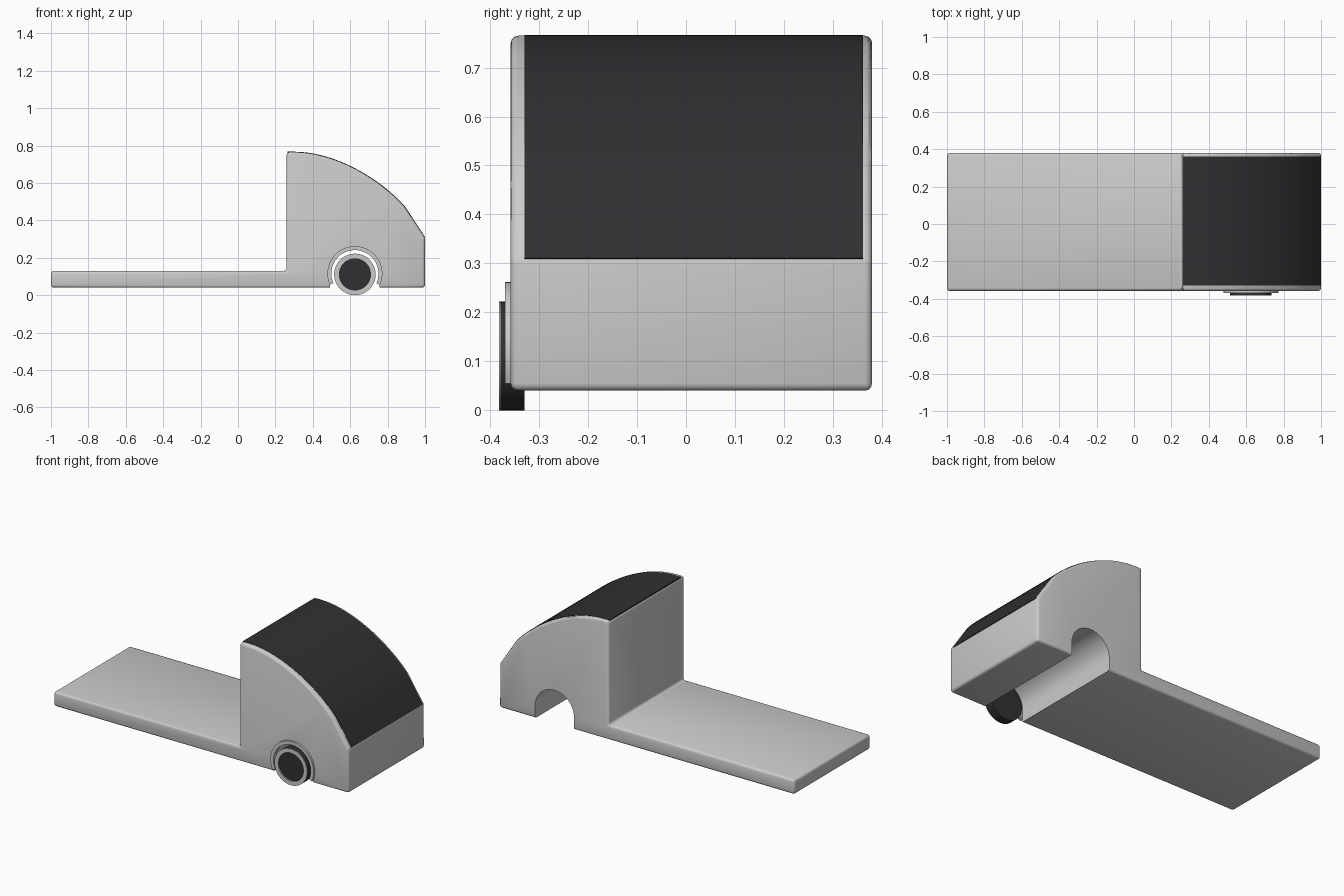
import bpy, bmesh
from math import sin, cos, pi, radians
from mathutils import Vector
from mathutils.geometry import interpolate_bezier

if "Cube" in bpy.data.objects:
    bpy.data.objects.remove(bpy.data.objects["Cube"])

dark = bpy.data.materials.new("dark")
dark.diffuse_color = (0.03, 0.03, 0.033, 1)
dark.use_nodes = True
dark.node_tree.nodes["Principled BSDF"].inputs["Base Color"].default_value = dark.diffuse_color


def finish(bm, name, mat=None):
    bmesh.ops.recalc_face_normals(bm, faces=bm.faces)
    me = bpy.data.meshes.new(name)
    bm.to_mesh(me)
    bm.free()
    ob = bpy.data.objects.new(name, me)
    bpy.context.collection.objects.link(ob)
    if mat:
        me.materials.append(mat)
    return ob


def smooth(ob):
    bpy.ops.object.select_all(action='DESELECT')
    ob.select_set(True)
    bpy.context.view_layer.objects.active = ob
    bpy.ops.object.shade_smooth_by_angle(angle=radians(30))


def extrude(name, pts, y0, y1, mat=None):
    """Extrude an xz outline along y."""
    bm = bmesh.new()
    a = [bm.verts.new((x, y0, z)) for x, z in pts]
    b = [bm.verts.new((x, y1, z)) for x, z in pts]
    bm.faces.new(a)
    bm.faces.new(b[::-1])
    n = len(pts)
    for i in range(n):
        j = (i + 1) % n
        bm.faces.new((a[i], b[i], b[j], a[j]))
    return finish(bm, name, mat)


def lathe(name, prof, x, z, mat=None, seg=48, closed=False):
    """Spin (radius, y) points around a y axis through x, z."""
    bm = bmesh.new()
    vs = [bm.verts.new((r, y, 0)) for r, y in prof]
    es = [bm.edges.new(p) for p in zip(vs, vs[1:])]
    if closed:
        es.append(bm.edges.new((vs[-1], vs[0])))
    bmesh.ops.spin(bm, geom=vs + es, cent=(0, 0, 0), axis=(0, 1, 0),
                   angle=2 * pi, steps=seg, use_duplicate=False)
    bmesh.ops.remove_doubles(bm, verts=bm.verts, dist=1e-5)
    bmesh.ops.translate(bm, verts=bm.verts, vec=(x, 0, z))
    return finish(bm, name, mat)


def arc(r, a0, a1, n=40):
    return [(WX + r * cos(radians(a0 + (a1 - a0) * i / n)),
             WZ + r * sin(radians(a0 + (a1 - a0) * i / n))) for i in range(n + 1)]


WX, WZ = 0.625, 0.115

# Cab and flatbed body
curve = [(p.x, p.z) for p in interpolate_bezier(
    Vector((0.30, 0, 0.765)), Vector((0.52, 0, 0.765)),
    Vector((0.76, 0, 0.62)), Vector((0.89, 0, 0.475)), 20)]
roof = curve + [(1.0, 0.31)]
body = extrude("truck_body", [(-1, 0.04), (-1, 0.13), (0.26, 0.13), (0.26, 0.765)]
               + roof + [(1, 0.04)], -0.358, 0.38)
bev = body.modifiers.new("round", 'BEVEL')
bev.width, bev.segments = 0.015, 3
bev.limit_method, bev.angle_limit = 'ANGLE', radians(28)

# Wheel tunnel cut right through the body
cutter = extrude("tunnel_cutter", [(WX + 0.132, 0)] + arc(0.132, 0, 180)
                 + [(WX - 0.132, 0)], -0.5, 0.5)
cutter.hide_render = True
cut = body.modifiers.new("tunnel", 'BOOLEAN')
cut.operation, cut.object, cut.solver = 'DIFFERENCE', cutter, 'EXACT'
bpy.context.view_layer.objects.active = body
for m in ("round", "tunnel"):
    bpy.ops.object.modifier_apply(modifier=m)
bpy.data.objects.remove(cutter)
smooth(body)

# Dark roof and windscreen panel
line = [(0.265, 0.765)] + roof
upper, lower = [], []
for i, (x, z) in enumerate(line):
    p, q = line[max(i - 1, 0)], line[min(i + 1, len(line) - 1)]
    d = Vector((q[0] - p[0], q[1] - p[1])).normalized()
    nx, nz = -d.y, d.x
    upper.append((min(x + nx * 0.002, 1.0), z + nz * 0.002))
    lower.append((x - nx * 0.01, z - nz * 0.01))
smooth(extrude("roof_panel", upper + lower[::-1], -0.33, 0.362, dark))

# Wheel arch trim
smooth(extrude("wheel_arch", arc(0.147, -24, 204) + arc(0.126, 204, -24), -0.37, -0.35))

# Wheel: tyre, rim ring on its face
smooth(lathe("tyre", [(0, -0.374), (0.09, -0.374), (0.09, -0.379), (0.111, -0.379),
                      (0.111, -0.33), (0, -0.33)], WX, 0.111, dark))
smooth(lathe("wheel_rim", [(0.086, -0.382), (0.111, -0.382), (0.111, -0.378),
                           (0.086, -0.373)], WX, 0.111, closed=True))
